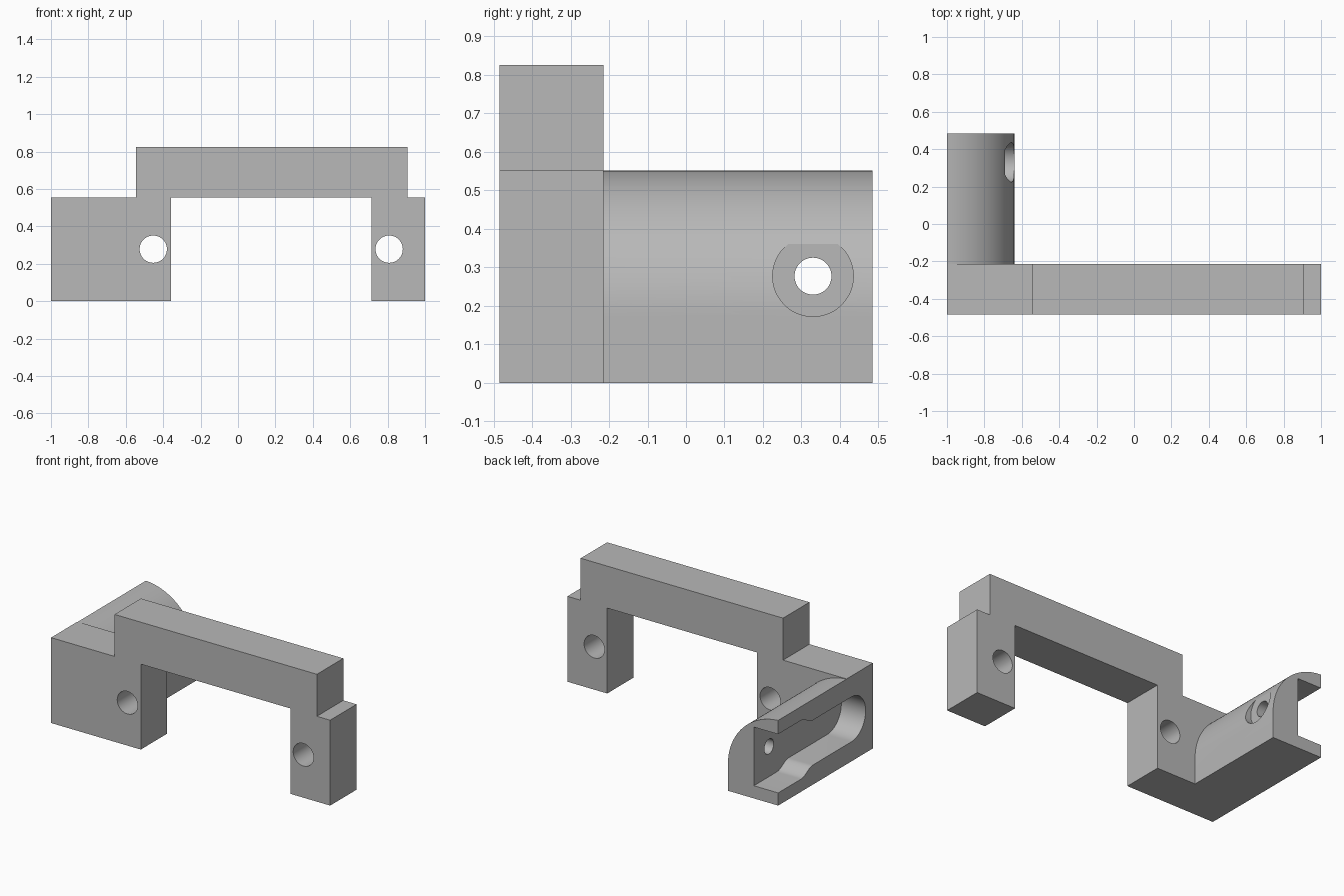
import bpy, bmesh
from math import sin, cos, pi, radians, sqrt

cube = bpy.data.objects.get("Cube")
if cube:
    bpy.data.objects.remove(cube, do_unlink=True)

grey = bpy.data.materials.new("plain grey")
grey.use_nodes = True
colour = (0.48, 0.48, 0.48, 1)
grey.diffuse_color = colour
grey.node_tree.nodes["Principled BSDF"].inputs["Base Color"].default_value = colour


def prism(name, outline, axis, start, end):
    """Extrude an (x, z) outline along y, or a (y, z) outline along x."""
    bm = bmesh.new()
    place = (lambda u, v: (u, start, v)) if axis == "y" else (lambda u, v: (start, u, v))
    face = bm.faces.new([bm.verts.new(place(u, v)) for u, v in outline])
    moved = bmesh.ops.extrude_face_region(bm, geom=[face])["geom"]
    step = (0, end - start, 0) if axis == "y" else (end - start, 0, 0)
    bmesh.ops.translate(bm, vec=step, verts=[g for g in moved if isinstance(g, bmesh.types.BMVert)])
    bmesh.ops.recalc_face_normals(bm, faces=bm.faces)
    mesh = bpy.data.meshes.new(name)
    bm.to_mesh(mesh)
    bm.free()
    mesh.materials.append(grey)
    obj = bpy.data.objects.new(name, mesh)
    bpy.context.collection.objects.link(obj)
    return obj


def arc(cu, cv, r, a0, a1, n):
    angles = [radians(a0 + (a1 - a0) * i / n) for i in range(n + 1)]
    return [(cu + r * cos(a), cv + r * sin(a)) for a in angles]


def circle(cu, cv, r, n=48):
    return arc(cu, cv, r, 0, 360, n)[:-1]


def combine(target, other, operation):
    """Apply a boolean and drop the used piece."""
    other.hide_render = True
    mod = target.modifiers.new(operation, "BOOLEAN")
    mod.operation, mod.solver, mod.object = operation, "EXACT", other
    bpy.context.view_layer.objects.active = target
    bpy.ops.object.modifier_apply(modifier=mod.name)
    bpy.data.objects.remove(other, do_unlink=True)


FRONT, INNER, BACK = -0.485, -0.215, 0.485
STEP, TOP = 0.553, 0.825

# Bridge with two legs
bridge = prism("bridge_bracket", [
    (-1, 0), (-0.357, 0), (-0.357, STEP), (0.715, STEP), (0.715, 0), (1, 0),
    (1, STEP), (0.905, STEP), (0.905, TOP), (-0.545, TOP), (-0.545, STEP), (-1, STEP),
], "y", FRONT, INNER)

# Side arm with a rounded inner shoulder
radius, cx, cz = 0.38, -1.02, 0.172
shoulder = arc(cx, cz, radius, 0, 86.9, 32)
arm = prism("side_arm", [(-1, 0), (cx + radius, 0)] + shoulder, "y", INNER - 0.03, BACK)
combine(bridge, arm, "UNION")

# Pocket in the outer face: wide mouth, smooth neck, round end
mid, wide, narrow = 0.272, 0.19, 0.145
half = [(BACK + 0.1, wide)]
for i in range(13):
    t = i / 12
    half.append((0.25 - 0.12 * t, narrow + (wide - narrow) * (1 + cos(pi * t)) / 2))
half += arc(-0.265, 0, narrow, 90, 180, 16)
lower = [(u, mid - v) for u, v in half]
upper = [(u, mid + v) for u, v in half[:-1]]
combine(bridge, prism("pocket_cutter", lower + upper[::-1], "x", -1.1, -0.826), "DIFFERENCE")

# Mounting holes through the legs
for x in (-0.453, 0.808):
    combine(bridge, prism("leg_hole_cutter", circle(x, 0.278, 0.073), "y", -0.6, 0), "DIFFERENCE")

# Screw seat and screw hole through the arm wall
for r, x in ((0.105, -0.69), (0.048, -0.9)):
    combine(bridge, prism("arm_hole_cutter", circle(0.33, 0.277, r), "x", x, -0.5), "DIFFERENCE")

bpy.ops.object.select_all(action="DESELECT")
bridge.select_set(True)
bpy.context.view_layer.objects.active = bridge
bpy.ops.object.shade_smooth_by_angle(angle=radians(20))
